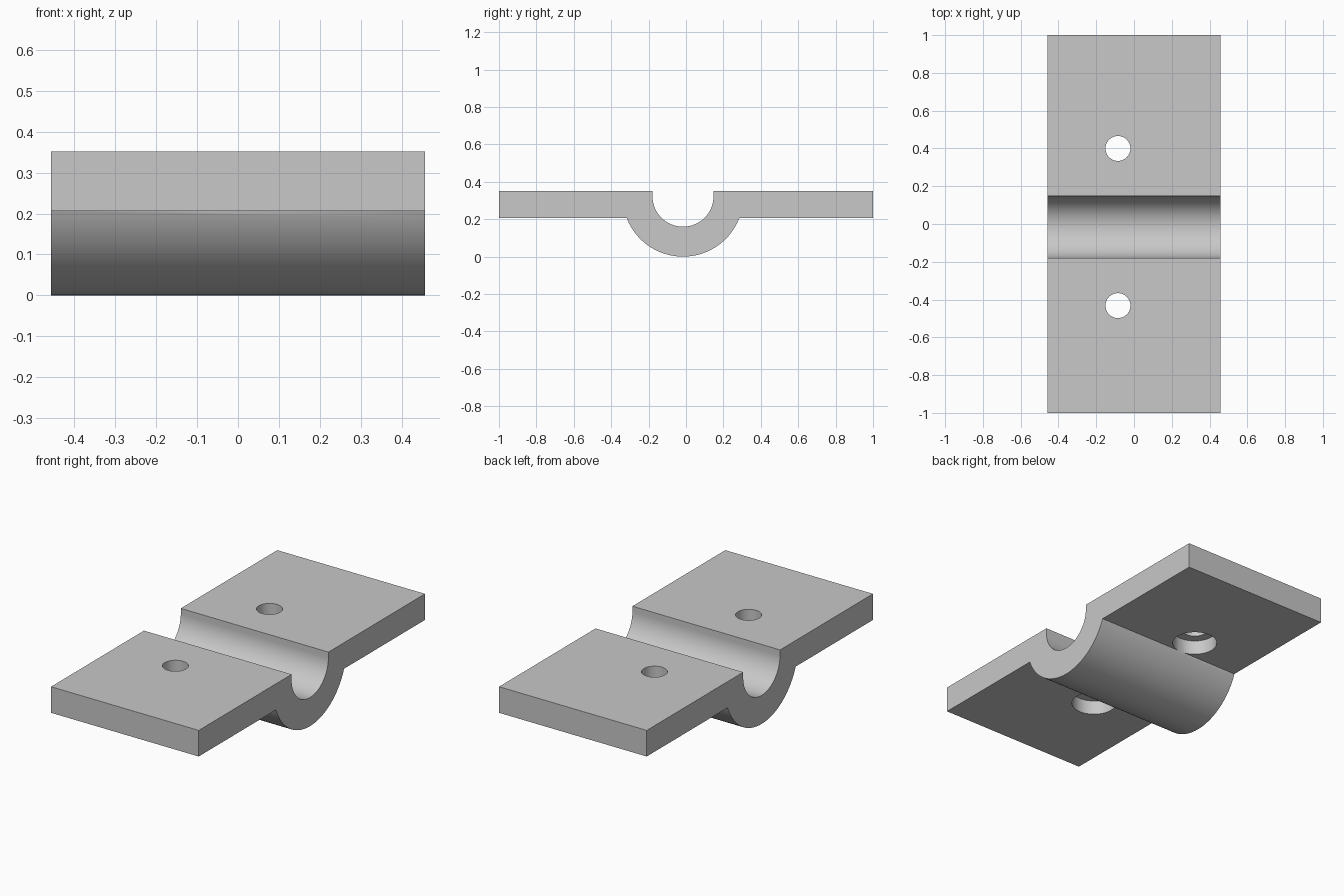
import bpy, bmesh
from math import sin, cos, pi, asin

if "Cube" in bpy.data.objects:
    bpy.data.objects.remove(bpy.data.objects["Cube"], do_unlink=True)

HALF_X, TOP, UNDER = 0.457, 0.352, 0.206      # plate half width, top and underside
CY, CZ, R_IN, R_OUT = -0.016, 0.323, 0.163, 0.323   # channel centre and radii
HOLE_X, HOLE_DY, R_HOLE, R_BORE, BORE_TOP = -0.085, 0.416, 0.066, 0.117, 0.287

grey = bpy.data.materials.new("plain_grey")
grey.use_nodes = True
grey.diffuse_color = (0.58, 0.58, 0.58, 1)
grey.node_tree.nodes["Principled BSDF"].inputs["Base Color"].default_value = grey.diffuse_color


def arc(r, start, end, n):
    """Points (y, z) along an arc about the channel centre."""
    angles = [start + (end - start) * i / n for i in range(n + 1)]
    return [(CY + r * cos(a), CZ + r * sin(a)) for a in angles]


def extrude_x(name, profile):
    bm = bmesh.new()
    face = bm.faces.new([bm.verts.new((-HALF_X, y, z)) for y, z in profile])
    out = bmesh.ops.extrude_face_region(bm, geom=[face])
    moved = [v for v in out["geom"] if isinstance(v, bmesh.types.BMVert)]
    bmesh.ops.translate(bm, verts=moved, vec=(2 * HALF_X, 0, 0))
    bmesh.ops.recalc_face_normals(bm, faces=bm.faces)
    mesh = bpy.data.meshes.new(name)
    bm.to_mesh(mesh)
    bm.free()
    obj = bpy.data.objects.new(name, mesh)
    bpy.context.collection.objects.link(obj)
    obj.data.materials.append(grey)
    return obj


def drill(target, name, y, radius, z0, z1):
    bpy.ops.mesh.primitive_cylinder_add(vertices=64, radius=radius, depth=z1 - z0,
                                        location=(HOLE_X, y, (z0 + z1) / 2))
    cutter = bpy.context.object
    cutter.name = name
    cutter.data.materials.append(grey)
    cutter.hide_render = True
    mod = target.modifiers.new(name, "BOOLEAN")
    mod.operation, mod.solver, mod.object = "DIFFERENCE", "EXACT", cutter
    bpy.context.view_layer.objects.active = target
    bpy.ops.object.modifier_apply(modifier=name)
    bpy.data.objects.remove(cutter, do_unlink=True)


# Clamp cross-section: two flanges joined by a half-round channel
dip = asin((CZ - UNDER) / R_OUT)
profile = [(-1, UNDER)] + arc(R_OUT, -pi + dip, -dip, 48) + [(1, UNDER), (1, TOP), (CY + R_IN, TOP)]
profile += arc(R_IN, 0, -pi, 48) + [(CY - R_IN, TOP), (-1, TOP)]
clamp = extrude_x("clamp_bracket", profile)

# Bolt holes, widened from the underside
for side in (-1, 1):
    y = CY + side * HOLE_DY
    drill(clamp, "bolt_hole", y, R_HOLE, 0.1, 0.5)
    drill(clamp, "counterbore", y, R_BORE, 0.1, BORE_TOP)

# Smooth the curved walls, keep the edges sharp
bpy.ops.object.select_all(action="DESELECT")
clamp.select_set(True)
bpy.context.view_layer.objects.active = clamp
bpy.ops.object.shade_smooth_by_angle(angle=pi / 6)
